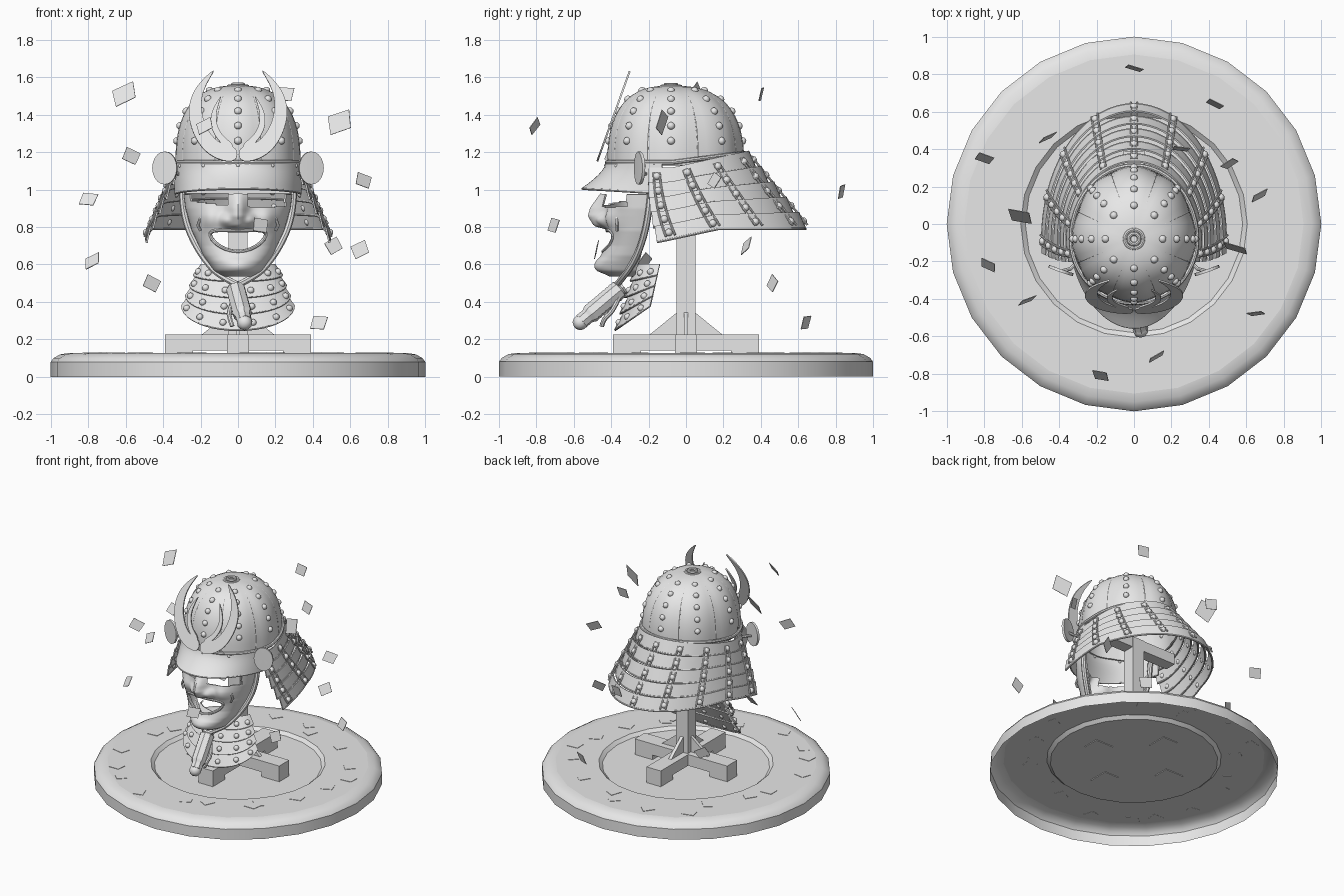
import bpy, bmesh, math, random
from math import sin, cos, pi, radians
from mathutils import Vector, Matrix, Euler

if "Cube" in bpy.data.objects:
    bpy.data.objects.remove(bpy.data.objects["Cube"])
random.seed(4)
grey = bpy.data.materials.new("plain_grey")
grey.use_nodes = True
grey.diffuse_color = (0.8, 0.8, 0.8, 1)
grey.node_tree.nodes["Principled BSDF"].inputs["Base Color"].default_value = (0.8, 0.8, 0.8, 1)
made = []


def add(name, data):
    ob = bpy.data.objects.new(name, data)
    bpy.context.collection.objects.link(ob)
    data.materials.append(grey)
    made.append(ob)
    return ob


def from_bm(name, bm):
    me = bpy.data.meshes.new(name)
    bm.to_mesh(me)
    bm.free()
    return add(name, me)


def mix(a, b, t):
    return a + (b - a) * t


def table(rows, x):
    """Linear lookup in sorted (key, value) rows."""
    for (a, p), (b, q) in zip(rows, rows[1:]):
        if x <= b:
            return mix(p, q, max(0, (x - a) / (b - a)))
    return rows[-1][1]


def surf(name, fn, nu, nv, thick=0.0, hole=None, smooth=0):
    """Grid sheet from fn(u, v), optionally with faces removed and thickness."""
    bm = bmesh.new()
    g = [[bm.verts.new(fn(i / nu, j / nv)) for j in range(nv + 1)] for i in range(nu + 1)]
    for i in range(nu):
        for j in range(nv):
            f = bm.faces.new((g[i][j], g[i + 1][j], g[i + 1][j + 1], g[i][j + 1]))
            if hole and hole(f.calc_center_median()):
                bm.faces.remove(f)
    bmesh.ops.delete(bm, geom=[v for v in bm.verts if not v.link_faces], context="VERTS")
    bmesh.ops.remove_doubles(bm, verts=bm.verts, dist=0.0005)
    bmesh.ops.recalc_face_normals(bm, faces=bm.faces)
    ob = from_bm(name, bm)
    if smooth:
        ob.modifiers.new("round", "SUBSURF").levels = smooth
    if thick:
        mod = ob.modifiers.new("thickness", "SOLIDIFY")
        mod.thickness, mod.offset = thick, 0
    return ob


def tube(name, pts, r, kind="POLY", radii=None, closed=False):
    cu = bpy.data.curves.new(name, "CURVE")
    cu.dimensions, cu.bevel_depth, cu.bevel_resolution = "3D", r, 2
    cu.use_fill_caps = True
    s = cu.splines.new(kind)
    s.points.add(len(pts) - 1)
    for i, p in enumerate(pts):
        s.points[i].co = (*p, 1)
        s.points[i].radius = radii[i] if radii else 1
    s.use_cyclic_u = closed
    s.use_endpoint_u, s.order_u, s.resolution_u = True, 3, 8
    return add(name, cu)


def studs(name, pts, r):
    bm = bmesh.new()
    for p in pts:
        bmesh.ops.create_icosphere(bm, subdivisions=2, radius=r, matrix=Matrix.Translation(p))
    return from_bm(name, bm)


def box(name, lo, hi, turn=0):
    bm = bmesh.new()
    c, d = (Vector(lo) + Vector(hi)) / 2, Vector(hi) - Vector(lo)
    bmesh.ops.create_cube(bm, size=1, matrix=Matrix.Rotation(turn, 4, "Z") @ Matrix.Translation(c) @ Matrix.Diagonal((*d, 1)))
    return from_bm(name, bm)


# Round plinth: a hollow shell, open below, with a sunken centre
rim = [(1, 0), (1, .08), (.985, .1), (.95, .12), (.905, .127), (.605, .127), (.58, .105), (0, .105)]
plinth = surf("plinth", lambda u, v: (rim[round(v * 7)][0] * cos(2 * pi * u), rim[round(v * 7)][0] * sin(2 * pi * u),
                                      rim[round(v * 7)][1]), 24, 7)

# Wooden stand: crossed feet, braces, post and head bar
box("stand_post", (-.05, -.05, .14), (.05, .05, 1.06))
box("head_bar", (-.33, -.045, .98), (.33, .045, 1.06))
for k in range(4):
    t = k * pi / 2
    box("stand_arm", (0, -.06, .14), (.39, .06, .225), t)
    box("stand_foot", (.24, -.06, .1), (.39, .06, .15), t)
    bm = bmesh.new()
    for y in (-.012, .012):
        for x, z in ((.04, .22), (.2, .22), (.04, .35)):
            bm.verts.new((x, y, z))
    bmesh.ops.convex_hull(bm, input=bm.verts)
    bm.transform(Matrix.Rotation(t, 4, "Z"))
    from_bm("stand_brace", bm)

# Helmet bowl of eight panels with ribs, rivets and top knob
CY = -.08


def bowl(a, t, k=1.0):
    panel = 1 - .035 * (1 - abs(cos(4 * a)))
    r, h = max(0, cos(t)) ** .77 * k * panel, sin(t) ** .77
    return (.328 * r * cos(a), CY + (.385 if sin(a) > 0 else .335) * r * sin(a), 1.13 + .42 * h)


surf("helmet_bowl", lambda u, v: bowl(u * 2 * pi, v * pi / 2), 48, 14, .012)
rivets = []
for k in range(8):
    a = k * pi / 4
    tube("bowl_rib", [bowl(a + pi / 8, i * pi / 26, 1.01) for i in range(13)], .005)
    rivets += [bowl(a, t, 1.01) for t in (.22, .42, .66, .92, 1.2)]
studs("bowl_rivets", rivets, .021)


def band(a, k=1.02):
    s = sin(a)
    return (.33 * k * cos(a), CY + (.385 if s > 0 else .335) * k * s, 1.145 + .05 * max(0, s))


tube("helmet_band", [band(i * pi / 24) for i in range(48)], .012, closed=True)
for r, z in ((.05, 1.55), (.028, 1.56)):
    tube("top_ring", [(r * cos(i * pi / 10), CY + r * sin(i * pi / 10), z) for i in range(20)], .011, closed=True)

# Visor flaring forward from the band


def visor(u, v):
    a = radians(mix(-172, -8, u))
    f = max(0, -sin(a))
    x, y, z = band(a)
    return (x, y - v ** 1.6 * .13 * f ** 1.5, mix(z, 1.005 - .03 * (1 - f), v))


surf("visor", visor, 32, 6, .012)
tube("visor_edge", [visor(i / 32, 1) for i in range(33)], .007)
studs("visor_rivets", [visor(u, .12) for u in (.1, .3, .5, .7, .9)], .012)

# Side wing plates
for s in (-1, 1):
    def wing(u, v):
        a = u * 2 * pi
        x = .065 * v * cos(a)
        return (s * (.39 + x), -.25 + .35 * x + .5 * x * x, 1.115 + .088 * v * sin(a))
    surf("wing_plate", wing, 20, 3, .016)
    tube("wing_arm", [(s * .3, -.2, 1.08), (s * .34, -.24, 1.09), (s * .38, -.25, 1.1)], .01)

# Neck guard: five steep lames stepping outward, tied by laces and rivets


def neck(u, out, down, lift=0.0):
    start = mix(-18, -6, out)
    a = radians(mix(start, 180 - start, u))
    back = max(0, sin(a))
    rx, ry = mix(.325, .49, out) + lift, mix(.385, .72, out) + lift
    low = .72 + .07 * min(1, max(0, (sin(a) + .1) / .45))
    return (rx * cos(a), CY + ry * sin(a), mix(mix(1.11, 1.2, back), low, down))


N = 5
for i in range(N):
    def lame(u, v):
        return neck(u, (i + .42 + .56 * v) / N, (i - .08 + 1.08 * v) / N)
    surf("neck_lame", lame, 36, 3, .009)
    tube("neck_cord", [lame(j / 36, 1) for j in range(37)], .007)
cols = [.03, .13, .24, .37, .5, .63, .76, .87, .97]
studs("neck_rivets", [neck(u, (i + .68) / N, (i + .5) / N, .008) for u in cols for i in range(N)], .021)
for u in cols:
    for d in (-.01, .01):
        tube("neck_lace", [neck(u + d, j / 10, (j - .5) / 10, .01) for j in range(1, 11)], .006)

# Half-moon crest with inner prongs, leaning back
outer = [(0, 1.14), (.11, 1.155), (.2, 1.22), (.255, 1.33), (.27, 1.44), (.23, 1.55), (.13, 1.64)]
inner = [(0, 1.23), (.08, 1.235), (.14, 1.28), (.185, 1.36), (.2, 1.45), (.185, 1.54), (.125, 1.635)]
prong_out = [(.03, 1.2), (.1, 1.25), (.15, 1.33), (.145, 1.42), (.09, 1.5)]
prong_in = [(.02, 1.24), (.08, 1.28), (.115, 1.34), (.12, 1.41), (.088, 1.5)]
for s in (-1, 1):
    for name, p, q in (("crest_horn", outer, inner), ("crest_prong", prong_out, prong_in)):
        def plate(u, v):
            k = round(u * (len(p) - 1))
            x, z = mix(p[k][0], q[k][0], v), mix(p[k][1], q[k][1], v)
            return (s * x, -.475 + .36 * (z - 1.15), z)
        surf(name, plate, len(p) - 1, 1, .01, smooth=2)

# Face mask with nose, cheeks and open mouth
width = [(.54, .08), (.57, .125), (.65, .18), (.78, .24), (.9, .275), (.98, .285)]
depth = [(.54, .13), (.57, .19), (.62, .21), (.7, .2), (.77, .21), (.86, .23), (.98, .24)]
edge = [(.54, -.27), (.65, -.24), (.8, -.2), (.98, -.18)]
nose = [(.79, 0), (.81, .07), (.86, .095), (.9, .085), (.98, .03)]


def bump(x, z, cx, cz, rx, rz):
    return math.exp(-((x - cx) / rx) ** 2 - ((z - cz) / rz) ** 2)


def face(u, v, push=0.0):
    z, th = mix(.54, .975, v), mix(-pi / 2, pi / 2, u)
    x = table(width, z) * sin(th)
    y = table(edge, z) - table(depth, z) * cos(th) ** .75 - push
    y -= table(nose, z) * math.exp(-(x / .045) ** 2)
    for s in (-1, 1):
        y -= .04 * bump(x, z, s * .065, .835, .03, .03) + .03 * bump(x, z, s * .15, .84, .05, .06)
    return (x, y - .03 * bump(x, z, 0, .59, .1, .035), z)


def opening(c):
    if c.y > -.24:
        return False
    mouth = abs(c.x) < .145 and abs(c.z - .725 - 1.6 * c.x ** 2) < .05 * (1 - (c.x / .145) ** 2) ** .5
    return mouth or (c.z > .905 + .25 * (c.x - .13) ** 2 and .045 < abs(c.x) < .25)


surf("face_mask", face, 72, 60, .012, opening)


def lip(a):
    x = .148 * cos(a)
    z = .725 + 1.6 * x * x + .056 * sin(a)
    return face(math.asin(x / table(width, z)) / pi + .5, (z - .54) / .435, .004)


tube("mask_lips", [lip(i * pi / 20) for i in range(40)], .01, closed=True)

# Throat guard lames


def throat(u, s, lift=0.0):
    a = mix(-pi / 2, pi / 2, u)
    side = 1 - cos(a)
    return ((mix(.195, .28, s) + lift) * sin(a), mix(-.14, -.19, s) - (mix(.11, .17, s) + lift) * cos(a),
            mix(.6, .25 + .13 * side, s))


for i in range(4):
    surf("throat_lame", lambda u, v: throat(u, (i + v * 1.05) / 4.05, .02 * v), 20, 2, .009)
    tube("throat_cord", [throat(j / 20, (i + 1) / 4, .018) for j in range(21)], .006)
studs("throat_rivets", [throat(u, (i + .6) / 4, .016) for u in (.1, .25, .41, .59, .75, .9) for i in range(4)], .019)

# Chin cords, loops, hooks and thick twisted tassel
for s in (-1, 1):
    tube("chin_cord", [(s * .3, -.18, 1.1), (s * .3, -.19, .95), (s * .275, -.21, .81), (s * .225, -.24, .7),
                       (s * .165, -.28, .61), (s * .1, -.33, .54), (0, -.37, .49)], .018, "NURBS")
    tube("tassel_loop", [(.02 * s, -.36, .42), (.05 * s, -.39, .35), (.045 * s, -.44, .31), (.03 * s, -.45, .27)], .013, "NURBS")
    tube("mask_hook", [(s * .2, -.37, .85), (s * .215, -.37, .81), (s * .2, -.37, .78)], .008)
steps = 24
tube("tassel", [Vector((-.015, -.34, .48)).lerp(Vector((.035, -.56, .295)), i / steps) for i in range(steps + 1)], .052,
     radii=[(.97 if i % 2 else 1.03) * (.8 if i < 2 or i > 19 else 1) for i in range(steps + 1)])
studs("tassel_end", [(.035, -.565, .29)], .042)

# Drifting petals in the air and petals fallen on the plinth


def petal(name, pos, size, turn):
    bm = bmesh.new()
    vs = [bm.verts.new((x * size, y * size, 0)) for x, y in ((-.5, -.38), (.4, -.42), (.55, .36), (-.4, .42))]
    bm.faces.new(vs)
    bm.transform(Matrix.Translation(pos) @ Euler(turn).to_matrix().to_4x4())
    from_bm(name, bm).modifiers.new("thickness", "SOLIDIFY").thickness = .004


air = [(-.61, .04, 1.51), (-.18, -.81, 1.34), (-.57, -.41, 1.18), (-.8, .35, .95), (-.78, -.22, .62),
       (-.46, .46, .5), (.54, -.13, 1.36), (.67, .15, 1.05), (.65, -.48, .68), (.43, .64, .29),
       (.51, .32, .7), (0, .83, .99), (.12, -.71, .81), (.25, .4, 1.51)]
for k, p in enumerate(air):
    petal("drifting_petal", p, .13 if k in (0, 6) else .09,
          (radians(random.uniform(50, 80)), random.uniform(-.6, .6), random.uniform(-.7, .7)))
for k in range(20):
    a, r = k * pi / 10 + random.uniform(-.13, .13), random.uniform(.66, .85)
    petal("fallen_petal", (r * cos(a), r * sin(a), .13), .09, (0, 0, random.uniform(0, pi)))

# Turn cords and modifiers into plain meshes, then smooth the rounded parts
bpy.ops.object.select_all(action="DESELECT")
for ob in made:
    ob.select_set(True)
bpy.context.view_layer.objects.active = plinth
bpy.ops.object.convert(target="MESH")
for ob in made:
    ob.select_set(True)
bpy.ops.object.shade_smooth_by_angle(angle=radians(35))
plinth.data.polygons.foreach_set("use_smooth", [abs(f.normal.z) < .99 for f in plinth.data.polygons])
